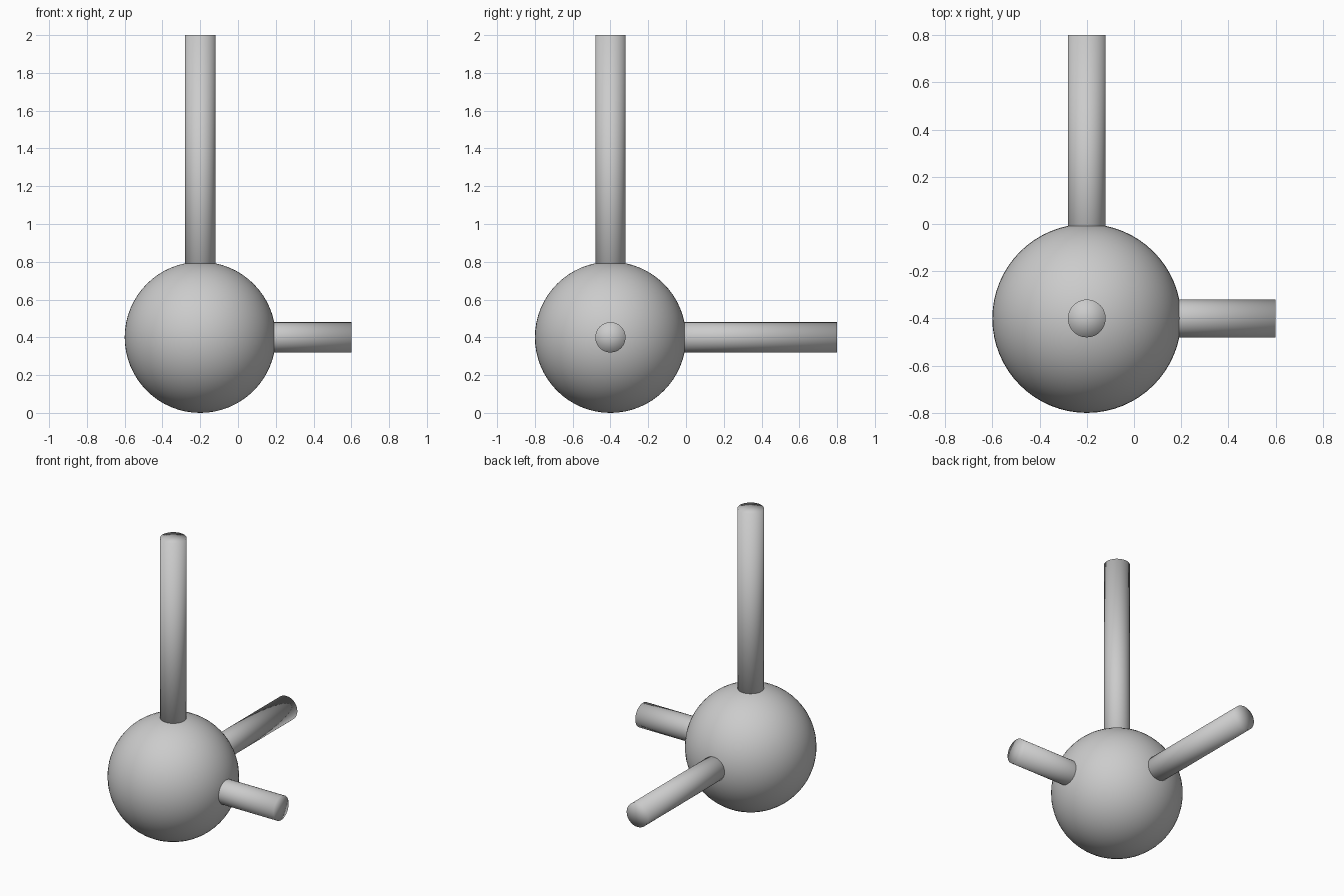
import bpy
from mathutils import Vector

if "Cube" in bpy.data.objects:
    bpy.data.objects.remove(bpy.data.objects["Cube"])

CENTRE = Vector((-0.2, -0.4, 0.4))
ROD_RADIUS = 0.08


def finish(name):
    obj = bpy.context.object
    obj.name = name
    bpy.ops.object.shade_smooth()
    return obj


def rod(name, direction, length):
    """Round rod running from the ball centre along an axis."""
    axis = Vector(direction)
    bpy.ops.mesh.primitive_cylinder_add(
        vertices=48, radius=ROD_RADIUS, depth=length, end_fill_type='TRIFAN',
        location=CENTRE + axis * length / 2,
        rotation=axis.to_track_quat('Z', 'Y').to_euler())
    return finish(name)


# Central ball
bpy.ops.mesh.primitive_uv_sphere_add(
    segments=64, ring_count=32, radius=0.4, location=CENTRE)
finish("ball")

# Three axis rods of increasing length
rod("right_rod", (1, 0, 0), 0.8)
rod("back_rod", (0, 1, 0), 1.2)
rod("upright_rod", (0, 0, 1), 1.6)
